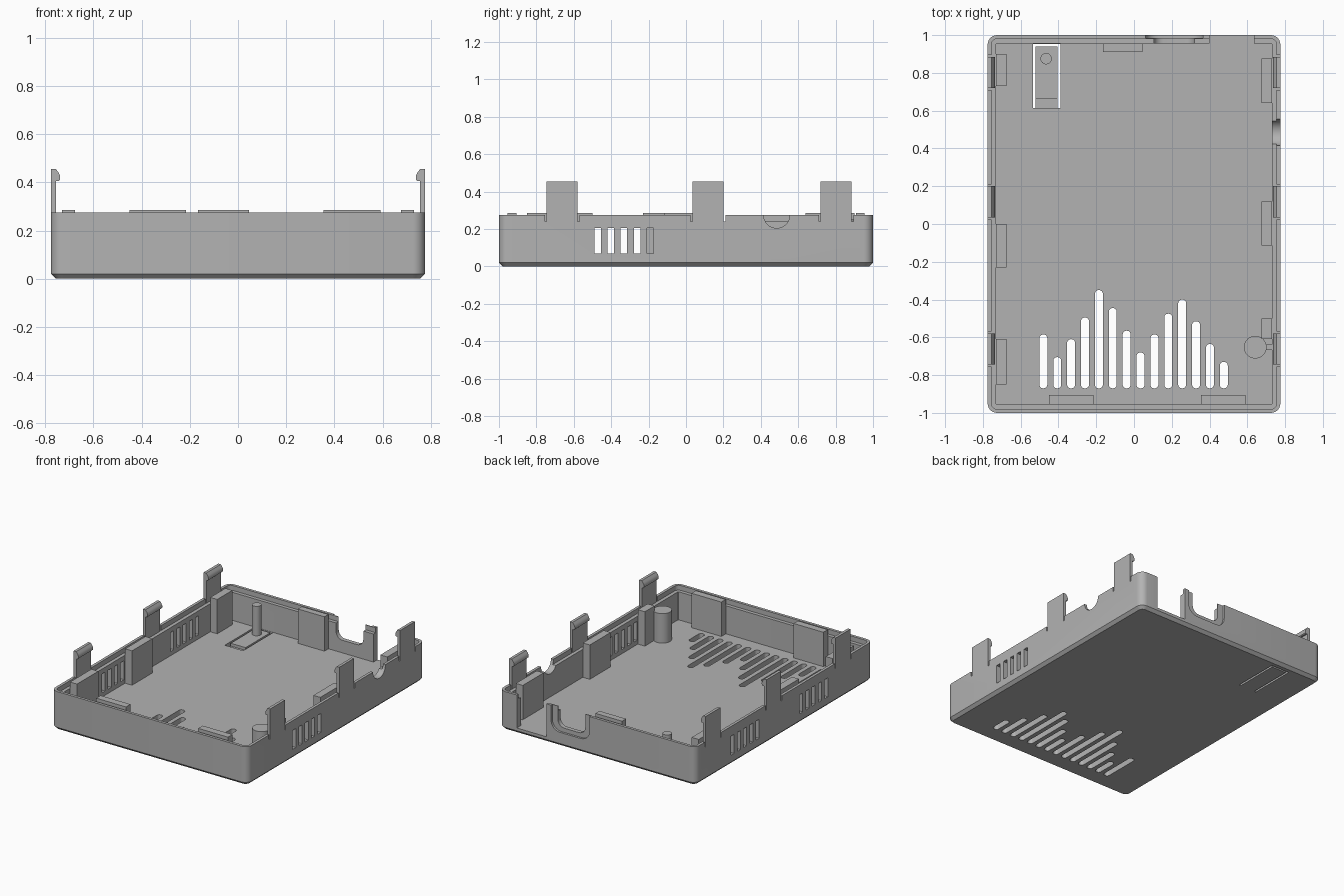
import bpy, bmesh, math
from mathutils import Vector

if "Cube" in bpy.data.objects:
    bpy.data.objects.remove(bpy.data.objects["Cube"])

W, D, H = 0.775, 1.0, 0.275     # half width, half depth, rim height
FLOOR, LEDGE = 0.04, 0.24       # floor top, inner ledge height

grey = bpy.data.materials.new("grey_plastic")
grey.diffuse_color = (0.45, 0.45, 0.45, 1)
grey.use_nodes = True
grey.node_tree.nodes["Principled BSDF"].inputs["Base Color"].default_value = grey.diffuse_color


def finish(name, bm):
    bmesh.ops.recalc_face_normals(bm, faces=bm.faces)
    me = bpy.data.meshes.new(name)
    bm.to_mesh(me)
    bm.free()
    me.materials.append(grey)
    ob = bpy.data.objects.new(name, me)
    bpy.context.collection.objects.link(ob)
    return ob


def prism(name, pts, lo, hi, axis="z"):
    """Extrude a 2D outline along an axis: z takes (x, y), y takes (x, z)."""
    bm = bmesh.new()
    place = {"z": lambda a, b, c: (a, b, c),
             "y": lambda a, b, c: (a, c, b),
             "x": lambda a, b, c: (c, a, b)}[axis]
    face = bm.faces.new([bm.verts.new(place(a, b, lo)) for a, b in pts])
    new = bmesh.ops.extrude_face_region(bm, geom=[face])["geom"]
    bmesh.ops.translate(bm, vec=Vector(place(0, 0, hi - lo)),
                        verts=[v for v in new if isinstance(v, bmesh.types.BMVert)])
    return finish(name, bm)


def box(name, x0, x1, y0, y1, z0, z1):
    return prism(name, [(x0, y0), (x1, y0), (x1, y1), (x0, y1)], z0, z1)


def arc(cx, cy, r, a0, a1, n=8):
    return [(cx + r * math.cos(math.radians(a0 + (a1 - a0) * i / n)),
             cy + r * math.sin(math.radians(a0 + (a1 - a0) * i / n)))
            for i in range(n + 1)]


def rounded(x0, x1, y0, y1, r, n=6):
    return (arc(x0 + r, y0 + r, r, 180, 270, n) + arc(x1 - r, y0 + r, r, 270, 360, n)
            + arc(x1 - r, y1 - r, r, 0, 90, n) + arc(x0 + r, y1 - r, r, 90, 180, n))


# Tray shell: stacked rounded outlines, chamfered base, stepped rim
bm = bmesh.new()
rings = []
for inset, z in [(0.02, 0), (0, 0.02), (0, H), (0.02, H), (0.02, LEDGE),
                 (0.045, LEDGE), (0.045, FLOOR)]:
    w, d = W - inset, D - inset
    rings.append([bm.verts.new((x, y, z))
                  for x, y in rounded(-w, w, -d, d, max(0.05 - inset, 0.005))])
for a, b in zip(rings, rings[1:]):
    for i in range(len(a)):
        j = (i + 1) % len(a)
        bm.faces.new((a[i], a[j], b[j], b[i]))
bm.faces.new(rings[0])
bm.faces.new(rings[-1])
tray = finish("tray", bm)

cutters = []


def cut(ob):
    cutters.append(ob)
    ob.hide_render = True


# Floor ventilation slots with uneven lengths
tops = [-0.585, -0.705, -0.61, -0.495, -0.35, -0.445, -0.565,
        -0.68, -0.585, -0.475, -0.40, -0.515, -0.635, -0.73]
for i, top in enumerate(tops):
    x = -0.48 + i * 0.0735
    cut(prism("floor_slot_cutter", rounded(x - 0.021, x + 0.021, -0.87, top, 0.0195),
              -0.1, 0.1))

# Side wall vents
for side, start in [(1, -0.473), (-1, -0.473), (-1, 0.30)]:
    for i in range(5):
        y = start + i * 0.0705
        x0, x1 = sorted((side * 0.70, side * 0.80))
        cut(box("vent_cutter", x0, x1, y - 0.0175, y + 0.0175, 0.07, 0.205))

# Snap clips, each standing in a relief gap in the rim
for side in (1, -1):
    for y0 in (-0.745, 0.035, 0.72):
        y1 = y0 + 0.165
        x0, x1 = sorted((side * 0.70, side * 0.80))
        cut(box("clip_gap_cutter", x0, x1, y0 - 0.01, y1 + 0.01, LEDGE, 0.4))
        outline = [(W, LEDGE), (W, 0.455), (0.755, 0.455), (0.744, 0.44),
                   (0.737, 0.425), (0.738, 0.41), (0.744, 0.405), (0.754, 0.405),
                   (0.754, LEDGE)]
        prism("snap_clip", [(side * x, z) for x, z in outline], y0, y1, "y")

# Flexible button tab: U-shaped slit and thinned hinge
cut(box("tab_slit_cutter", -0.535, -0.521, 0.615, 0.953, -0.1, 0.1))
cut(box("tab_slit_cutter", -0.404, -0.39, 0.615, 0.953, -0.1, 0.1))
cut(box("tab_slit_cutter", -0.53, -0.395, 0.94, 0.953, -0.1, 0.1))
cut(box("tab_hinge_cutter", -0.528, -0.397, 0.615, 0.662, 0.02, 0.1))
prism("button_pin", arc(-0.465, 0.875, 0.03, 0, 345, 23), 0.02, 0.25)

# Back wall: open bay and connector notch with a shallow outer recess
cut(box("bay_cutter", 0.40, 0.635, 0.90, 1.1, FLOOR, 0.5))
cut(prism("notch_cutter", rounded(0.105, 0.32, 0.13, 0.6, 0.05), 0.9, 1.1, "y"))
cut(prism("notch_recess_cutter", rounded(0.06, 0.365, 0.10, 0.6, 0.07), 0.985, 1.1, "y"))

# Right wall: half-round cable opening
cut(prism("cable_cutter", arc(0.485, H, 0.07, 180, 360, 16) + [(0.555, 0.4), (0.415, 0.4)],
          0.70, 0.85, "x"))

for c in cutters:
    m = tray.modifiers.new("cut", "BOOLEAN")
    m.operation, m.solver, m.object = "DIFFERENCE", "EXACT", c
bpy.context.view_layer.update()
dg = bpy.context.evaluated_depsgraph_get()
mesh = bpy.data.meshes.new_from_object(tray.evaluated_get(dg))
tray.modifiers.clear()
tray.data = mesh
for c in cutters:
    bpy.data.objects.remove(c)

# Support blocks along the walls
for x0, x1, y0, y1 in [
        (-0.73, -0.675, 0.73, 0.90), (-0.73, -0.675, -0.23, 0.0),
        (-0.73, -0.675, -0.85, -0.61), (0.675, 0.73, 0.64, 0.875),
        (0.675, 0.73, -0.115, 0.12), (0.675, 0.73, -0.61, -0.5),
        (-0.45, -0.215, -0.955, -0.905), (0.355, 0.59, -0.955, -0.905),
        (-0.165, 0.045, 0.91, 0.955)]:
    box("support_block", x0, x1, y0, y1, FLOOR, 0.285)

# Round post tied to the right wall by a rib
post = prism("round_post", arc(0.642, -0.652, 0.06, 0, 348.75, 31), FLOOR, 0.25)
box("post_rib", 0.69, 0.73, -0.667, -0.637, FLOOR, 0.235)

# Smooth rounded parts, keep edges sharp
for ob in bpy.context.collection.objects:
    ob.select_set(True)
bpy.context.view_layer.objects.active = tray
bpy.ops.object.shade_smooth_by_angle(angle=math.radians(30))
